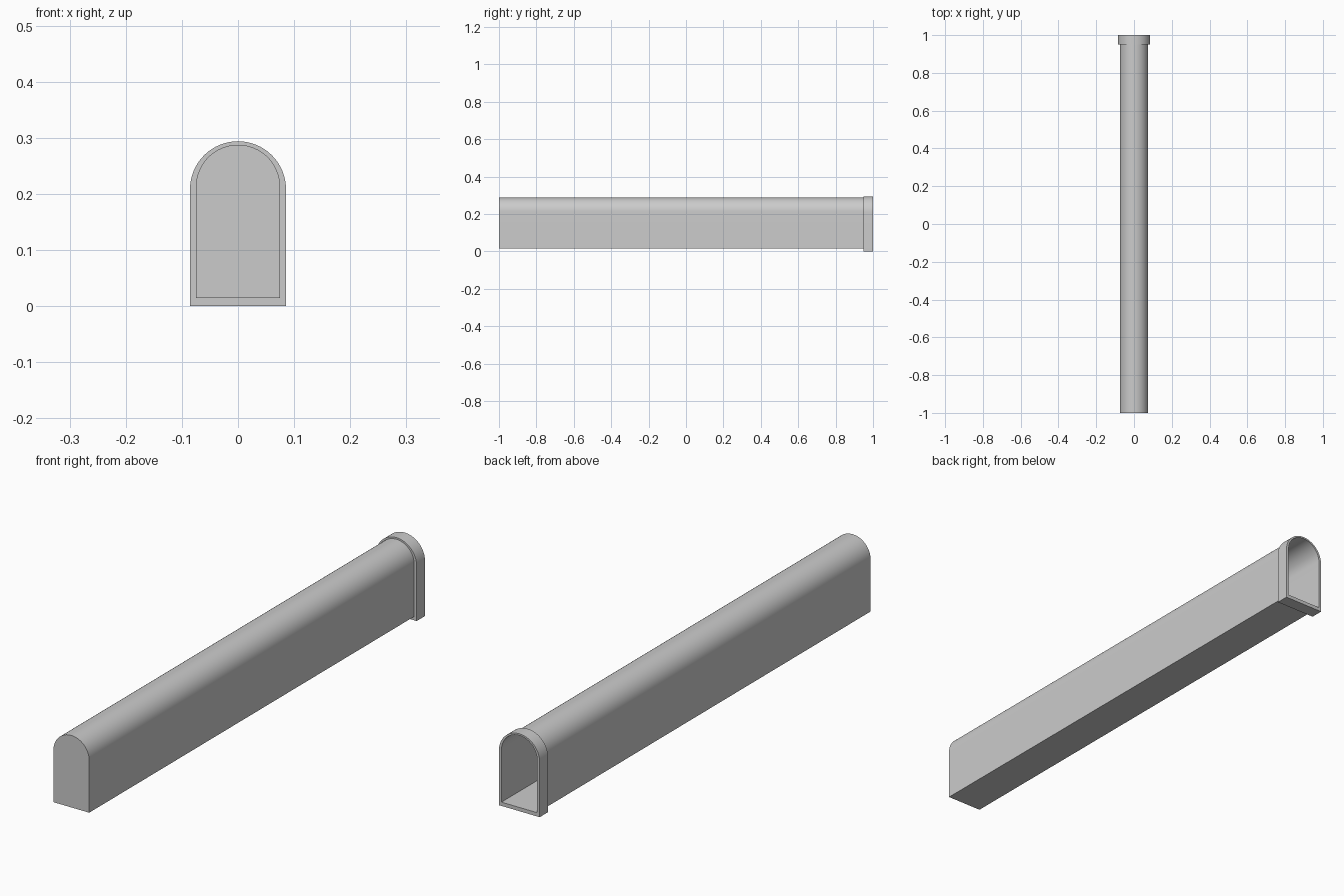
import bpy, bmesh, math

cube = bpy.data.objects.get("Cube")
if cube:
    bpy.data.objects.remove(cube, do_unlink=True)

grey = bpy.data.materials.new("light grey")
grey.use_nodes = True
colour = (0.6, 0.6, 0.6, 1)
grey.diffuse_color = colour
grey.node_tree.nodes["Principled BSDF"].inputs["Base Color"].default_value = colour

SEGMENTS = 32
INNER = (0.075, 0.0143, 0.2877)   # half width, floor height, crown height
OUTER = (0.0855, 0.0, 0.294)


def arch(bm, size, y):
    """Loop of vertices: flat floor, upright sides, half-round crown."""
    half, floor, crown = size
    spring = crown - half
    points = [(-half, floor), (half, floor)]
    for i in range(SEGMENTS + 1):
        a = math.pi * i / SEGMENTS
        points.append((half * math.cos(a), spring + half * math.sin(a)))
    return [bm.verts.new((x, y, z)) for x, z in points]


def bridge(bm, first, second):
    n = len(first)
    for i in range(n):
        j = (i + 1) % n
        bm.faces.new((first[i], first[j], second[j], second[i]))


def finish(bm, name):
    mesh = bpy.data.meshes.new(name)
    bm.to_mesh(mesh)
    bm.free()
    mesh.materials.append(grey)
    obj = bpy.data.objects.new(name, mesh)
    bpy.context.collection.objects.link(obj)
    bpy.ops.object.select_all(action='DESELECT')
    obj.select_set(True)
    bpy.context.view_layer.objects.active = obj
    bpy.ops.object.shade_smooth_by_angle(angle=math.radians(30))


# Long thin-walled tunnel, closed at the front and open at the back
bm = bmesh.new()
front, back = arch(bm, INNER, -1), arch(bm, INNER, 0.95)
bm.faces.new(front)
bridge(bm, back, front)
finish(bm, "tunnel_shell")

# Rim around the open end
bm = bmesh.new()
loops = [arch(bm, INNER, 0.95), arch(bm, OUTER, 0.95),
         arch(bm, OUTER, 1), arch(bm, INNER, 1)]
for k in range(4):
    bridge(bm, loops[k], loops[(k + 1) % 4])
bmesh.ops.recalc_face_normals(bm, faces=bm.faces[:])
finish(bm, "end_rim")
